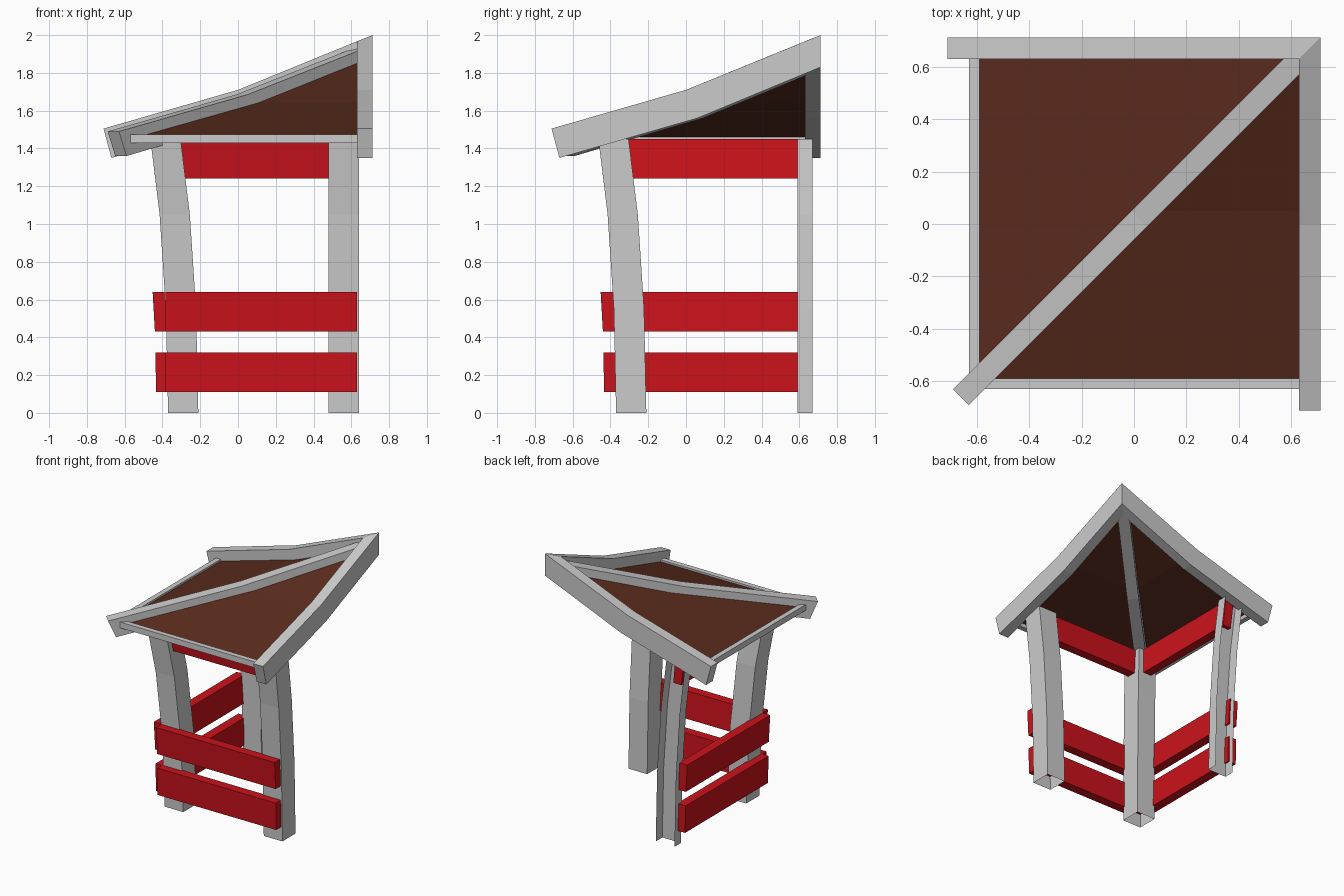
import bpy, bmesh

if "Cube" in bpy.data.objects:
    bpy.data.objects.remove(bpy.data.objects["Cube"])


def material(name, rgb):
    m = bpy.data.materials.new(name)
    m.diffuse_color = (*rgb, 1)
    m.use_nodes = True
    m.node_tree.nodes["Principled BSDF"].inputs["Base Color"].default_value = m.diffuse_color
    return m


RED = material("red_paint", (0.6, 0.006, 0.011))
BROWN = material("brown_roof", (0.1, 0.024, 0.012))


def finish(name, bm, mat=None):
    me = bpy.data.meshes.new(name)
    bm.to_mesh(me)
    bm.free()
    ob = bpy.data.objects.new(name, me)
    bpy.context.collection.objects.link(ob)
    if mat:
        me.materials.append(mat)
    return ob


def loft(name, rings, mat=None, caps=(True, True), closed=True, swap=False):
    """Skin a list of point rings; swap mirrors the part across the x = y diagonal."""
    bm = bmesh.new()
    vs = [[bm.verts.new((p[1], p[0], p[2]) if swap else p) for p in r] for r in rings]
    n = len(rings[0])
    for a, b in zip(vs, vs[1:]):
        for i in range(n if closed else n - 1):
            j = (i + 1) % n
            bm.faces.new((a[i], a[j], b[j], b[i]))
    if caps[0]:
        bm.faces.new(vs[0][::-1])
    if caps[1]:
        bm.faces.new(vs[-1])
    bmesh.ops.recalc_face_normals(bm, faces=bm.faces)
    return finish(name, bm, mat)


def bar(name, x0, x1, profile, mat=None, swap=False):
    """Extrude a (y, z) profile along x."""
    return loft(name, [[(x, y, z) for y, z in profile] for x in (x0, x1)], mat, swap=swap)


# posts: bowed outwards, open at the foot
BOW = [(0, -0.29), (0.55, -0.302), (1.05, -0.335), (1.45, -0.384)]
H = 0.08


def square(cx, cy, z):
    return [(cx - H, cy - H, z), (cx + H, cy - H, z), (cx + H, cy + H, z), (cx - H, cy + H, z)]


loft("corner_post", [square(c, c, z) for z, c in BOW], caps=(False, True))
loft("front_right_post", [square(0.56, c, z) for z, c in BOW], caps=(False, True))
# half post, open towards the back
loft("back_left_half_post",
     [[(c + H, 0.67, z), (c + H, 0.59, z), (c - H, 0.59, z), (c - H, 0.67, z)] for z, c in BOW],
     caps=(False, False), closed=False)

# parts that repeat on the front/left and right/back sides
for swap in (False, True):
    side = "left" if swap else "front"
    # rails
    bar(side + "_low_rail", -0.385, 0.63,
        [(-0.433, 0.11), (-0.36, 0.11), (-0.365, 0.32), (-0.438, 0.32)], RED, swap)
    bar(side + "_mid_rail", -0.385, 0.63,
        [(-0.44, 0.43), (-0.367, 0.43), (-0.38, 0.64), (-0.452, 0.64)], RED, swap)
    bar(side + "_top_rail", -0.36, 0.62,
        [(-0.395, 1.24), (-0.325, 1.24), (-0.345, 1.45), (-0.42, 1.45)], RED, swap)
    # eave strip
    bar(side + "_eave", -0.57, 0.63,
        [(-0.63, 1.43), (-0.59, 1.43), (-0.59, 1.475), (-0.63, 1.475)], None, swap)

    # gable beam with mitred peak
    rings = []
    for x, top, low in ((0.63, 1.967, 1.797), (0.712, 2.0, 1.83)):
        prof = [(-0.712, 1.505), (0, 1.71), (x, top), (x, low), (0.06, 1.56), (-0.67, 1.35)]
        rings.append([(x, y, z) for y, z in prof])
    loft(("back" if swap else "right") + "_gable_beam", rings, swap=swap)

    # roof panel, bent once
    bm = bmesh.new()
    pts = [(-0.6, -0.6, 1.458), (0.63, -0.6, 1.458), (0.63, 0.05, 1.642),
           (0.05, 0.05, 1.642), (0.63, 0.63, 1.875)]
    v = [bm.verts.new((p[1], p[0], p[2]) if swap else p) for p in pts]
    bm.faces.new(v[:4])
    bm.faces.new((v[3], v[2], v[4]))
    if swap:
        bmesh.ops.reverse_faces(bm, faces=bm.faces)
    finish(side + "_roof_panel", bm, BROWN)

# hip beam along the diagonal
W = 0.03
hip = [(-0.66, 1.49), (0.02, 1.685), (0.64, 1.93), (0.64, 1.80), (0.06, 1.56), (-0.62, 1.36)]
loft("hip_beam", [[(s - w, s + w, z) for s, z in hip] for w in (-W, W)])
